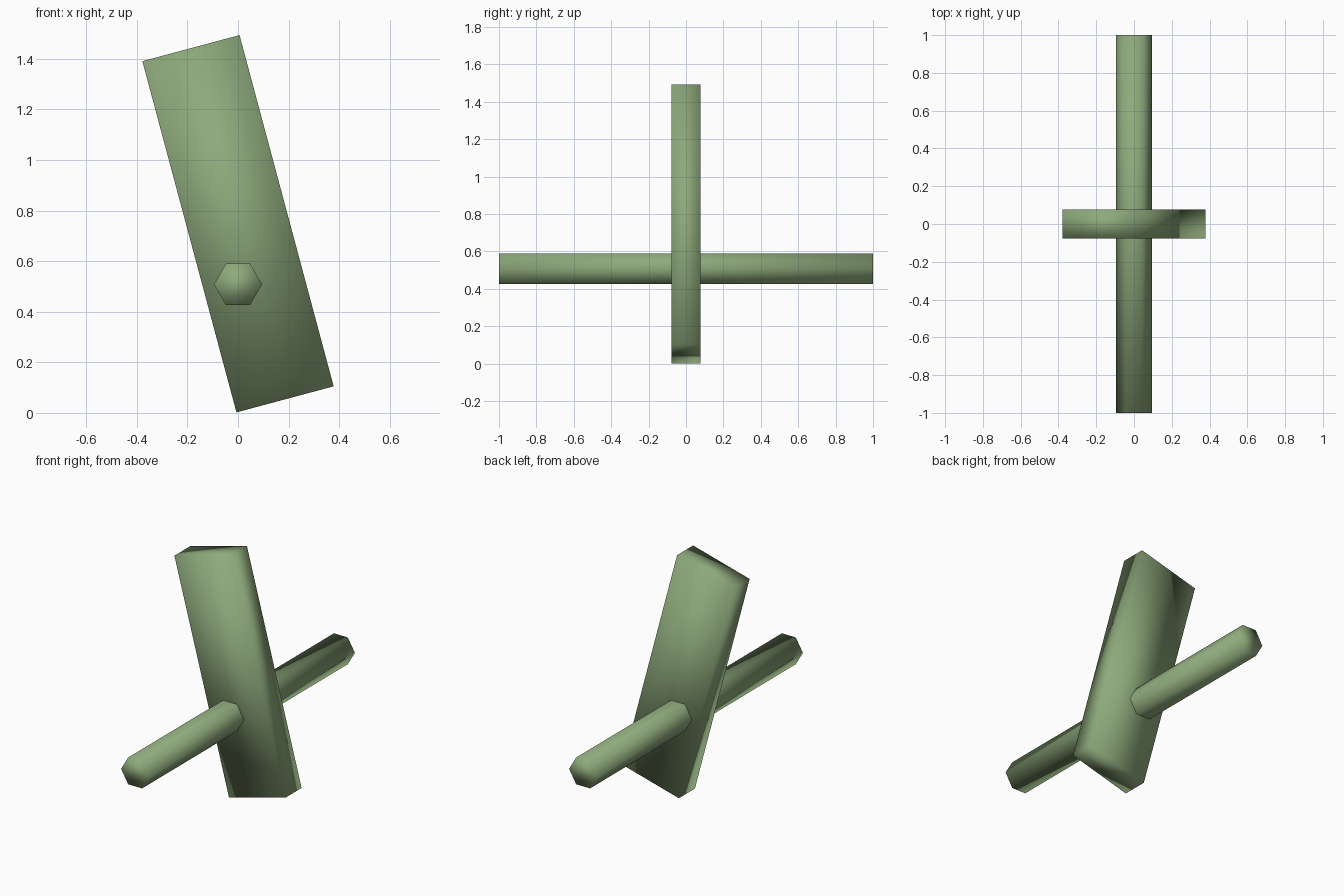
import bpy
from math import radians, pi

if "Cube" in bpy.data.objects:
    bpy.data.objects.remove(bpy.data.objects["Cube"])

green = bpy.data.materials.new("green")
green.diffuse_color = (0.27, 0.40, 0.20, 1)
green.use_nodes = True
green.node_tree.nodes["Principled BSDF"].inputs["Base Color"].default_value = green.diffuse_color


def finish(obj, name):
    obj.name = name
    bpy.ops.object.transform_apply(location=False, rotation=True, scale=True)
    obj.data.materials.append(green)
    for p in obj.data.polygons:
        p.use_smooth = True


# Leaning flat plank
bpy.ops.mesh.primitive_cube_add(size=1, location=(0, 0, 0.748), rotation=(0, radians(-15), 0))
plank = bpy.context.object
plank.scale = (0.398, 0.156, 1.438)
finish(plank, "plank")

# Six-sided rod running front to back through the plank, corners to left and right
bpy.ops.mesh.primitive_cylinder_add(vertices=6, radius=0.095, depth=2, location=(0, 0, 0.508))
rod = bpy.context.object
for v in rod.data.vertices:
    x, y, z = v.co
    v.co = (y, z, x)
finish(rod, "cross_rod")
